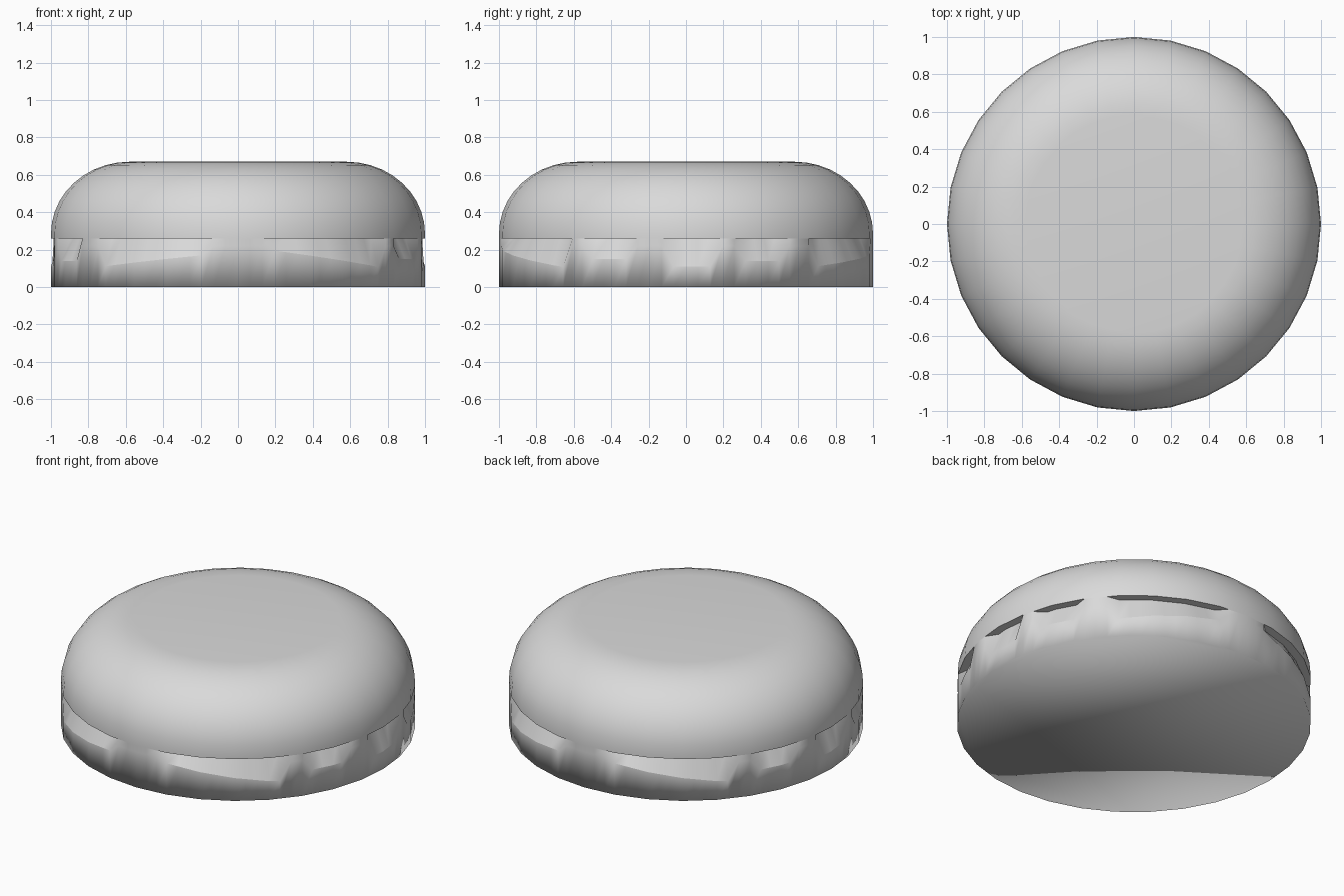
import bpy, bmesh, math

cube = bpy.data.objects.get("Cube")
if cube:
    bpy.data.objects.remove(cube)

SIDES = 32
SPLIT = 3                      # wall columns per side
COLS = SIDES * SPLIT
RIM_Z = 0.26
TOP_Z = 0.67

grey = bpy.data.materials.new("light_grey")
grey.use_nodes = True
colour = (0.7, 0.7, 0.7, 1)
grey.diffuse_color = colour
grey.node_tree.nodes["Principled BSDF"].inputs["Base Color"].default_value = colour


def finish(bm, name):
    bmesh.ops.recalc_face_normals(bm, faces=bm.faces)
    for face in bm.faces:
        face.smooth = True
    mesh = bpy.data.meshes.new(name)
    bm.to_mesh(mesh)
    bm.free()
    mesh.materials.append(grey)
    obj = bpy.data.objects.new(name, mesh)
    bpy.context.collection.objects.link(obj)
    return obj


def bridge(bm, lower, upper):
    n = len(lower)
    for i in range(n):
        j = (i + 1) % n
        bm.faces.new((lower[i], lower[j], upper[j], upper[i]))


# Rounded cap: short upright lip, quarter-round shoulder, flat top
def make_cap():
    bm = bmesh.new()
    lip_z, flat_r, steps = 0.285, 0.58, 10
    profile = [(1, RIM_Z)]
    for k in range(steps + 1):
        a = math.pi / 2 * k / steps
        profile.append((flat_r + (1 - flat_r) * math.cos(a),
                        lip_z + (TOP_Z - lip_z) * math.sin(a)))
    rings = []
    for r, z in profile:
        rings.append([bm.verts.new((r * math.cos(t), r * math.sin(t), z))
                      for t in (math.tau * i / SIDES for i in range(SIDES))])
    for lower, upper in zip(rings, rings[1:]):
        bridge(bm, lower, upper)
    bm.faces.new(rings[-1])
    bm.faces.new(rings[0][::-1])
    for edge in bm.edges:
        if all(abs(v.co.z - RIM_Z) < 1e-4 for v in edge.verts):
            edge.smooth = False
    finish(bm, "rounded_cap")


# Sloping dents under the rim: start angle, end angle, floor height at each end
DENTS = [(-136, -101, 0.11, 0.17), (-81, -38, 0.20, 0.10),
         (-30, -17, 0.15, 0.15), (-6, 8, 0.11, 0.11), (18, 31, 0.14, 0.14)]


def dent_floor(angle):
    # the dents repeat after half a turn
    for start, end, z0, z1 in DENTS:
        offset = (angle - start) % 180
        if offset <= end - start:
            return z0 + (z1 - z0) * offset / (end - start)
    return None


# Base: straight wall with dents and a flat underside
def make_base():
    bm = bmesh.new()
    bottom, middle, top, dented = [], [], [], []
    half = math.pi / SIDES
    for i in range(COLS):
        t = math.tau * i / COLS
        r = math.cos(half) / math.cos(t % (2 * half) - half)
        floor = dent_floor(math.degrees(t))
        dented.append(floor is not None)
        mid_z = floor if floor is not None else 0.22
        top_r = r - 0.05 if floor is not None else r
        for ring, radius, z in ((bottom, r, 0), (middle, r, mid_z), (top, top_r, RIM_Z)):
            ring.append(bm.verts.new((radius * math.cos(t), radius * math.sin(t), z)))
    bridge(bm, bottom, middle)
    bridge(bm, middle, top)
    bm.faces.new(bottom[::-1])
    for i in range(COLS):
        j = (i + 1) % COLS
        if dented[i] and dented[j]:
            bm.edges.get((middle[i], middle[j])).smooth = False
    finish(bm, "dented_base")


make_cap()
make_base()
